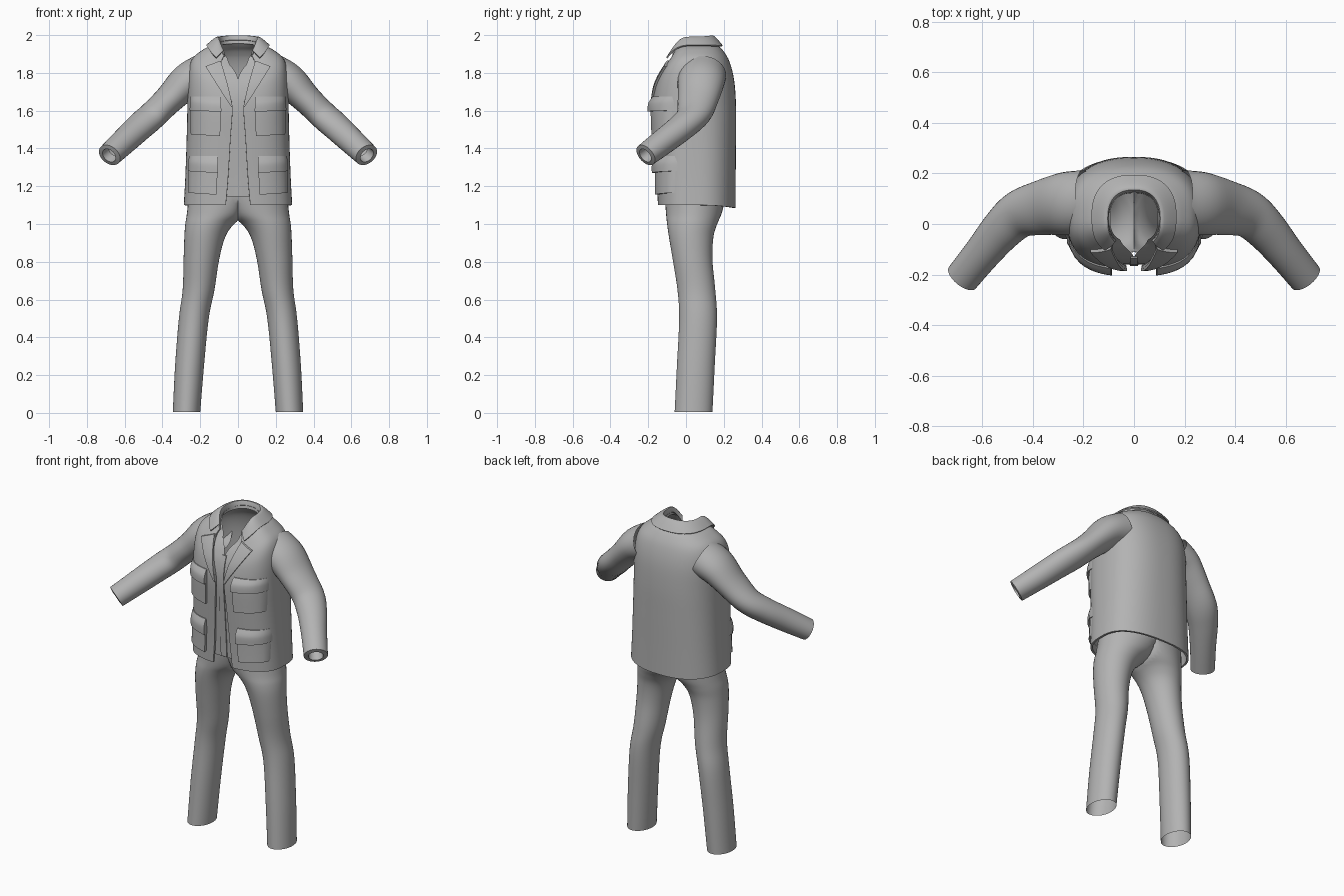
import bpy, bmesh, math
from mathutils import Vector
from mathutils.bvhtree import BVHTree

if "Cube" in bpy.data.objects:
    bpy.data.objects.remove(bpy.data.objects["Cube"])

mat = bpy.data.materials.new("cloth_grey")
mat.diffuse_color = (0.45, 0.45, 0.45, 1)
mat.use_nodes = True
mat.node_tree.nodes["Principled BSDF"].inputs["Base Color"].default_value = mat.diffuse_color


def dense(rows, k=5):
    """Smoothly interpolate rows of numbers (Catmull-Rom)."""
    out = []
    for i in range(len(rows) - 1):
        p = [rows[max(0, min(len(rows) - 1, i + d))] for d in (-1, 0, 1, 2)]
        for s in range(k):
            t = s / k
            out.append([0.5 * (2 * b + (c - a) * t + (2 * a - 5 * b + 4 * c - d) * t * t
                               + (3 * b - a - 3 * c + d) * t ** 3) for a, b, c, d in zip(*p)])
    return out + [list(rows[-1])]


def skin(rings, closed):
    n = len(rings[0])
    verts = [v for r in rings for v in r]
    faces = [(i * n + j, i * n + (j + 1) % n, (i + 1) * n + (j + 1) % n, (i + 1) * n + j)
             for i in range(len(rings) - 1) for j in range(n if closed else n - 1)]
    return verts, faces


def finish(name, verts, faces, mirror=False, thick=0, angle=40):
    me = bpy.data.meshes.new(name)
    me.from_pydata([tuple(v) for v in verts], [], faces)
    me.materials.append(mat)
    ob = bpy.data.objects.new(name, me)
    bpy.context.collection.objects.link(ob)
    bpy.ops.object.select_all(action='DESELECT')
    bpy.context.view_layer.objects.active = ob
    ob.select_set(True)
    if thick:
        m = ob.modifiers.new("thickness", 'SOLIDIFY')
        m.thickness, m.offset = thick, -1
    if mirror:
        m = ob.modifiers.new("mirror", 'MIRROR')
        m.merge_threshold = 0.0005
    for m in list(ob.modifiers):
        bpy.ops.object.modifier_apply(modifier=m.name)
    bpy.ops.object.shade_smooth_by_angle(angle=math.radians(angle))
    return ob


def torso_ring(row, seg=72, closed=False):
    """Row: front z, side z, back z, half width, front y, back y, half gap at the front."""
    zf, zs, zb, hw, yf, yb, g = row
    yc, hd = (yf + yb) / 2, (yb - yf) / 2
    a0 = 0 if closed else math.asin(min(1, max(0.0005, g) / hw) ** 1.4)
    ring = []
    for j in range(seg if closed else seg + 1):
        a = a0 + (2 * math.pi - 2 * a0) * j / seg
        s, c = math.sin(a), math.cos(a)
        n = 2.8 if c > 0 else 2.4
        ring.append(Vector((hw * math.copysign(abs(s) ** (2 / n), s),
                            yc - hd * math.copysign(abs(c) ** (2 / n), c),
                            zs * s * s + (zf if c > 0 else zb) * c * c)))
    return ring


# Jacket body, open down the front
body = [(1.10, 1.10, 1.085, .287, -.150, .262, .065),
        (1.25, 1.25, 1.25, .279, -.155, .263, .052),
        (1.45, 1.45, 1.45, .272, -.168, .265, .040),
        (1.62, 1.62, 1.62, .268, -.178, .265, .030),
        (1.72, 1.78, 1.76, .265, -.165, .255, .055),
        (1.78, 1.87, 1.86, .245, -.142, .230, .075),
        (1.82, 1.92, 1.92, .190, -.118, .195, .085),
        (1.84, 1.945, 1.95, .140, -.100, .162, .085),
        (1.85, 1.965, 1.975, .108, -.088, .137, .075)]
rows = dense(body)
finish("jacket_body", *skin([torso_ring(r) for r in rows], False), thick=.012)
hull = BVHTree.FromPolygons(*skin([torso_ring(r, closed=True) for r in rows], True))

# Shirt just inside the jacket, with an open neck
gaps = [0, 0, 0, 0, 0, .004, .025, .045, .055]
shirt = [(zf, zs, zb, hw - .014, yf + .018, yb - .014, g)
         for (zf, zs, zb, hw, yf, yb, _), g in zip(body, gaps)]
shirt[0] = (1.145, 1.14, 1.14) + shirt[0][3:]
finish("shirt", *skin([torso_ring(r) for r in dense(shirt)], False))

# Jacket collar: stands at the neck, then folds down outward
collar = [(1.85, 1.945, 1.955, .098, -.082, .122, .070),
          (1.87, 1.990, 1.998, .104, -.090, .135, .075),
          (1.865, 1.980, 1.985, .130, -.108, .160, .090),
          (1.845, 1.948, 1.945, .168, -.128, .195, .115)]
finish("jacket_collar", *skin([torso_ring(r) for r in reversed(dense(collar, 3))], False),
       thick=.008)


def panel(name, sides, off, skirt=.02, nx=8, k=6):
    """Plate laid on the jacket front; sides are rows of (x0, z0, x1, z1, extra offset)."""
    bm = bmesh.new()
    grid = []
    for x0, z0, x1, z1, extra in dense(sides, k):
        line = []
        for j in range(nx + 1):
            t = j / nx
            x, z = x0 + (x1 - x0) * t, z0 + (z1 - z0) * t
            hit = hull.ray_cast(Vector((x, -1, z)), Vector((0, 1, 0)))[0]
            y = hit.y if hit else 0
            line.append(bm.verts.new((x, y - off - extra, z)))
        grid.append(line)
    for a, b in zip(grid, grid[1:]):
        for j in range(nx):
            bm.faces.new((a[j], a[j + 1], b[j + 1], b[j]))
    bmesh.ops.recalc_face_normals(bm, faces=bm.faces)
    edge = [e for e in bm.edges if e.is_boundary]
    new = bmesh.ops.extrude_edge_only(bm, edges=edge)["geom"]
    for v in new:
        if isinstance(v, bmesh.types.BMVert):
            v.co.y += skirt + off
    bmesh.ops.recalc_face_normals(bm, faces=bm.faces)
    bm.verts.index_update()
    verts = [v.co.copy() for v in bm.verts]
    faces = [[v.index for v in f.verts] for f in bm.faces]
    bm.free()
    finish(name, verts, faces, mirror=True)


# Lapels, pockets with flaps, shirt placket
panel("lapel", [(.028, 1.62, .036, 1.62, 0), (.055, 1.74, .110, 1.735, .003),
                (.092, 1.865, .172, 1.835, .003)], .009, .004)
panel("chest_pocket", [(.095, 1.465, .250, 1.475, .006), (.092, 1.55, .252, 1.56, .003),
                       (.092, 1.64, .250, 1.64, 0)], .012)
panel("chest_flap", [(.088, 1.595, .256, 1.60, .010), (.090, 1.64, .254, 1.645, .006),
                     (.092, 1.675, .250, 1.675, -.014)], .020)
panel("hip_pocket", [(.115, 1.155, .262, 1.165, .006), (.110, 1.24, .262, 1.25, .003),
                     (.108, 1.31, .260, 1.31, 0)], .012)
panel("hip_flap", [(.105, 1.27, .266, 1.28, .010), (.106, 1.32, .264, 1.325, .006),
                   (.108, 1.36, .258, 1.36, -.014)], .020)
panel("shirt_placket", [(.0, 1.15, .020, 1.15, 0), (.0, 1.45, .018, 1.45, 0),
                        (.0, 1.77, .014, 1.77, 0)], -.012, .02, nx=2)

# Sleeves: centre x, y, z, then vertical and horizontal radius
path = dense([(.19, .088, 1.790, .108, .125), (.27, .080, 1.752, .096, .125),
              (.36, .065, 1.665, .078, .110), (.45, .040, 1.577, .073, .095),
              (.52, -.020, 1.515, .071, .084), (.60, -.115, 1.440, .068, .073),
              (.68, -.213, 1.365, .062, .068)])
rings = []


def sleeve_ring(c, t, rv, rh):
    h = t.cross(Vector((0, 0, 1))).normalized()
    v = h.cross(t)
    angles = [2 * math.pi * j / 32 for j in range(32)]
    rings.append([c + v * math.cos(a) * rv + h * math.sin(a) * rh for a in angles])


for i, p in enumerate(path):
    a, b = path[max(0, i - 1)], path[min(len(path) - 1, i + 1)]
    t = (Vector(b[:3]) - Vector(a[:3])).normalized()
    sleeve_ring(Vector(p[:3]), t, p[3], p[4])
# Cuff end with a recessed opening
end = Vector(path[-1][:3])
sleeve_ring(end + t * .004, t, .040, .042)
sleeve_ring(end - t * .05, t, .036, .038)
finish("sleeve", *skin(rings, True), mirror=True)

# Trousers: z, inner x, outer x, front y, back y
legs = dense([(.005, .200, .345, -.060, .140), (.25, .180, .333, -.048, .152),
              (.50, .155, .313, -.036, .164), (.65, .125, .293, -.045, .155),
              (.81, .100, .288, -.070, .140), (.93, .068, .284, -.090, .145),
              (1.00, .020, .279, -.100, .165), (1.06, -.060, .270, -.106, .190),
              (1.18, -.180, .258, -.115, .220)])
rings = []
for z, xi, xo, yf, yb in legs:
    ring = []
    for j in range(40):
        a = 2 * math.pi * j / 40
        x = (xi + xo) / 2 + (xo - xi) / 2 * math.sin(a)
        y = (yf + yb) / 2 - (yb - yf) / 2 * math.cos(a)
        ring.append(Vector((max(0, x), y, z)))
    rings.append(ring)
verts, faces = skin(rings, True)
faces = [f for f in faces if any(verts[i].x > 1e-5 for i in f)]
finish("trousers", verts, faces, mirror=True)
